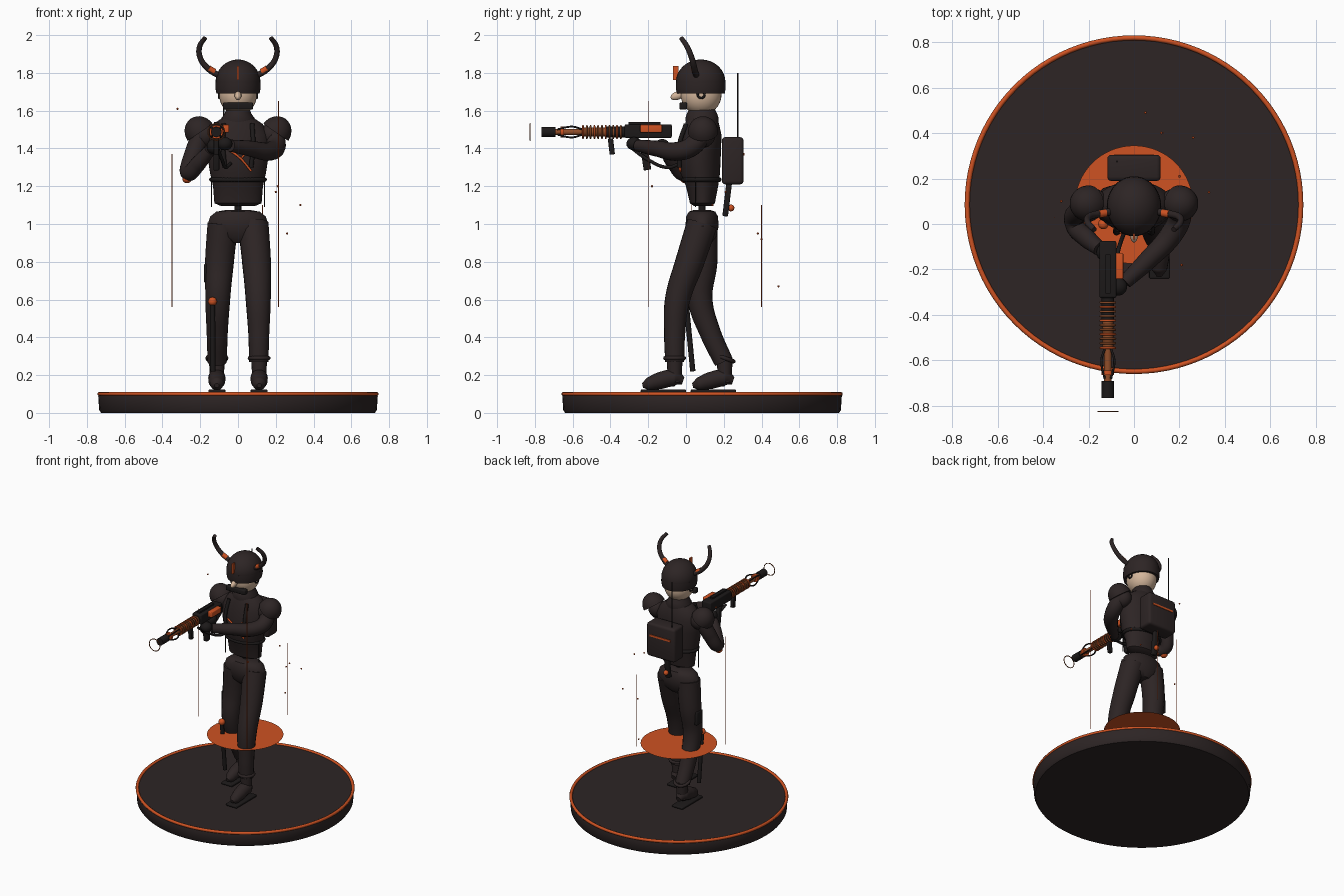
import bpy, bmesh, math
from mathutils import Matrix, Vector, Euler

cube = bpy.data.objects.get("Cube")
if cube:
    bpy.data.objects.remove(cube)


def material(name, r, g, b):
    m = bpy.data.materials.new(name)
    m.use_nodes = True
    m.diffuse_color = (r, g, b, 1)
    node = m.node_tree.nodes["Principled BSDF"]
    node.inputs["Base Color"].default_value = (r, g, b, 1)
    node.inputs["Roughness"].default_value = 0.8
    return m


DARK = material("charcoal", .026, .018, .018)
BLACK = material("black", .012, .010, .010)
ORANGE = material("orange", .62, .085, .016)
COPPER = material("copper", .28, .075, .022)
SKIN = material("skin", .66, .47, .33)


def finish(bm, name, mat, loc=(0, 0, 0), rot=(0, 0, 0)):
    bmesh.ops.recalc_face_normals(bm, faces=bm.faces)
    me = bpy.data.meshes.new(name)
    bm.to_mesh(me)
    bm.free()
    me.materials.append(mat)
    ob = bpy.data.objects.new(name, me)
    bpy.context.collection.objects.link(ob)
    ob.location, ob.rotation_euler = loc, rot
    bpy.ops.object.select_all(action='DESELECT')
    ob.select_set(True)
    bpy.context.view_layer.objects.active = ob
    bpy.ops.object.shade_smooth_by_angle(angle=math.radians(40))
    return ob


def box(name, loc, size, mat=DARK, rot=(0, 0, 0), bevel=0):
    bm = bmesh.new()
    bmesh.ops.create_cube(bm, size=1)
    bmesh.ops.scale(bm, vec=size, verts=bm.verts)
    if bevel:
        bmesh.ops.bevel(bm, geom=bm.edges[:], offset=bevel, segments=3,
                        profile=.5, affect='EDGES')
    return finish(bm, name, mat, loc, rot)


def ball(name, loc, radii, mat=DARK, rot=(0, 0, 0), cut=None, seg=32):
    """Ellipsoid, optionally cut flat at a local height."""
    bm = bmesh.new()
    bmesh.ops.create_uvsphere(bm, u_segments=seg, v_segments=seg // 2, radius=1)
    bmesh.ops.scale(bm, vec=radii, verts=bm.verts)
    if cut is not None:
        res = bmesh.ops.bisect_plane(bm, geom=bm.verts[:] + bm.edges[:] + bm.faces[:],
                                     plane_co=(0, 0, cut), plane_no=(0, 0, 1), clear_inner=True)
        rim = [e for e in res["geom_cut"] if isinstance(e, bmesh.types.BMEdge)]
        bmesh.ops.edgeloop_fill(bm, edges=rim)
    return finish(bm, name, mat, loc, rot)


def loft(name, rings, mat=DARK, seg=40, loc=(0, 0, 0), rot=(0, 0, 0)):
    """Stack of ellipses given as (centre y, z, radius x, radius y)."""
    bm = bmesh.new()
    rows = []
    for cy, z, rx, ry in rings:
        rows.append([bm.verts.new((rx * math.cos(a), cy + ry * math.sin(a), z))
                     for a in (math.tau * i / seg for i in range(seg))])
    for low, high in zip(rows, rows[1:]):
        for i in range(seg):
            j = (i + 1) % seg
            bm.faces.new((low[i], low[j], high[j], high[i]))
    bm.faces.new(rows[0])
    bm.faces.new(rows[-1])
    return finish(bm, name, mat, loc, rot)


def tube(name, pts, mat=DARK, radius=None):
    """Smooth round limb through (x, y, z, r) points, or (x, y, z) with one radius."""
    cu = bpy.data.curves.new(name, 'CURVE')
    cu.dimensions = '3D'
    cu.bevel_depth, cu.bevel_resolution, cu.resolution_u = 1, 6, 10
    cu.use_fill_caps = True
    sp = cu.splines.new('BEZIER')
    sp.bezier_points.add(len(pts) - 1)
    for bp, p in zip(sp.bezier_points, pts):
        bp.co = p[:3]
        bp.radius = radius or p[3]
        bp.handle_left_type = bp.handle_right_type = 'AUTO'
    cu.materials.append(mat)
    ob = bpy.data.objects.new(name, cu)
    bpy.context.collection.objects.link(ob)
    return ob


def ring(name, loc, major, minor, mat, rot=(0, 0, 0), seg=48):
    bpy.ops.mesh.primitive_torus_add(location=loc, rotation=rot, major_radius=major,
                                     minor_radius=minor, major_segments=seg, minor_segments=8)
    ob = bpy.context.object
    ob.name = name
    ob.data.materials.append(mat)
    bpy.ops.object.shade_smooth()
    return ob


# Display base and floating disc
CY = .085
loft("base", [(CY, 0, .725, .725), (CY, .015, .735, .735), (CY, .09, .74, .74),
              (CY, .1, .736, .736)], seg=96)
ring("base_rim", (0, CY, .1), .734, .011, ORANGE, seg=96)
bm = bmesh.new()
bmesh.ops.create_circle(bm, cap_ends=True, radius=.26, segments=64)
finish(bm, "hover_disc", ORANGE, (0, CY, .5))

# Legs: left steps forward, right trails
tube("left_leg", [(.08, .085, 1.0, .082), (.098, .02, .8, .077), (.107, -.045, .6, .067),
                  (.11, -.06, .42, .056), (.11, -.06, .27, .051)])
tube("right_leg", [(-.08, .085, 1.0, .082), (-.098, .09, .8, .077), (-.107, .075, .6, .066),
                   (-.11, .13, .42, .056), (-.11, .2, .27, .051)])
loft("pelvis", [(.085, .9, .05, .05), (.085, .93, .13, .075), (.085, .99, .163, .088),
                (.085, 1.04, .147, .084), (.085, 1.065, .115, .07), (.085, 1.075, .06, .04)])
for side, x, heel, tilt in (("left", .112, 0, 0), ("right", -.112, .265, -.35)):
    ring(side + "_cuff", (x, heel - .06, .29), .05, .011, DARK, (tilt, 0, 0))
    tube(side + "_ankle", [(x, heel - .06, .29, .042), (x, heel - .06, .16, .036)])
    tube(side + "_boot", [(x, heel - .015, .17, .02), (x, heel - .06, .185, .046),
                          (x, heel - .14, .17, .045), (x, heel - .2, .152, .034),
                          (x, heel - .23, .145, .012)])
    box(side + "_sole", (x, heel - .12, .115), (.09, .24, .018), BLACK, bevel=.006)

# Torso, neck and collar
loft("torso", [(.087, 1.095, .09, .045), (.087, 1.11, .125, .066), (.085, 1.2, .132, .085),
               (.075, 1.27, .148, .105), (.075, 1.38, .165, .11), (.085, 1.47, .17, .103),
               (.085, 1.53, .13, .09), (.085, 1.56, .085, .078)])
tube("spine", [(0, .085, 1.03), (0, .085, 1.12)], BLACK, .018)
loft("collar", [(.085, 1.53, .09, .085), (.085, 1.56, .088, .088), (.085, 1.585, .07, .08),
                (.085, 1.62, .058, .06)])
ring("waist_band", (0, .082, 1.235), .118, .012, BLACK).scale = (1.18, .82, 1)
for s in (-1, 1):
    tube("chest_strap", [(s * .075, .0, 1.53), (s * .08, -.035, 1.42), (s * .07, -.035, 1.3)],
         BLACK, .012)
    tube("side_cord", [(s * .14, .05, 1.09), (s * .14, .05, 1.25)], BLACK, .003)
tube("chest_stripe", [(-.06, -.037, 1.4), (.01, -.04, 1.35), (.07, -.03, 1.28)], ORANGE, .006)
tube("chest_stripe_short", [(.06, -.03, 1.4), (.02, -.04, 1.35)], ORANGE, .005)

# Head, helmet and horns
ball("head", (0, .08, 1.685), (.1, .108, .108), SKIN)
ball("nose", (0, -.045, 1.68), (.018, .038, .022), SKIN, (.35, 0, 0))
ball("helmet", (0, .078, 1.752), (.119, .131, .119), DARK, cut=-.055)
loft("helmet_band", [(.078, 1.69, .114, .127), (.078, 1.72, .12, .132), (.078, 1.75, .119, .131)])
box("chin_guard", (0, -.015, 1.625), (.16, .04, .037), BLACK, bevel=.008)
box("crest", (0, -.055, 1.8), (.01, .028, .075), ORANGE)
for s in (-1, 1):
    horn = [(s * .1, .055, 1.785), (s * .155, .045, 1.82), (s * .2, .03, 1.88),
            (s * .203, .005, 1.94), (s * .175, -.025, 1.985)]
    tube("horn", [p + (r,) for p, r in zip(horn, (.016, .016, .015, .014, .012))])
    tube("horn_band", [(s * .125, .048, 1.806), (s * .155, .043, 1.824)], ORANGE, .0165)
    ring("ear", (s * .1, .08, 1.685), .018, .006, BLACK, (0, math.pi / 2, 0), 20)

# Shoulders and arms
for s in (-1, 1):
    ball("shoulder_joint", (s * .175, .09, 1.47), (.06, .065, .065))
    ball("pauldron", (s * .2, .09, 1.485), (.08, .08, .088), DARK, (0, s * .6, 0), cut=0)
tube("left_arm", [(.19, .09, 1.48, .052), (.2, .03, 1.41, .052), (.165, -.045, 1.385, .05),
                  (.06, -.16, 1.4, .042), (-.04, -.255, 1.415, .032)])
tube("right_arm", [(-.19, .09, 1.48, .052), (-.235, .06, 1.37, .05), (-.262, .0, 1.27, .042),
                   (-.21, -.06, 1.32, .042), (-.15, -.11, 1.39, .032)])
ball("right_elbow_pad", (-.27, -.005, 1.238), (.024, .026, .022), ORANGE)
ball("left_hand", (-.07, -.275, 1.425), (.04, .04, .035), BLACK)
ball("right_hand", (-.13, -.125, 1.41), (.035, .04, .04), BLACK)

# Backpack with stripe and aerial
box("backpack", (0, .247, 1.335), (.235, .115, .25), DARK, bevel=.018)
box("backpack_stripe", (0, .306, 1.37), (.17, .006, .014), ORANGE)
tube("aerial", [(-.075, .275, 1.45), (-.075, .275, 1.8)], BLACK, .004)
box("back_sheath", (0, .218, 1.13), (.035, .03, .18), BLACK, (-.12, 0, 0), .006)
ball("back_sheath_knob", (0, .238, 1.085), (.018, .018, .018), ORANGE)

# Hanging blade on the right leg
tube("blade", [(-.135, .0, .59), (-.133, .036, .22)], BLACK, .014)
ball("blade_pommel", (-.135, .0, .59), (.023, .023, .023), ORANGE)
box("thigh_pouch", (-.165, .09, .74), (.03, .07, .1), BLACK, bevel=.008)

# Rifle along -y
GX, GZ = -.115, 1.487
ALONG = (math.pi / 2, 0, 0)


def barrel(name, y0, y1, r, mat):
    loft(name, [(0, -y0, r, r), (0, -y1, r, r)], mat, 24, (GX, 0, GZ), ALONG)


box("receiver", (GX, -.2, GZ + .005), (.075, .25, .072), BLACK, bevel=.008)
barrel("handguard", -.42, -.3, .028, BLACK)
barrel("coil_core", -.55, -.36, .024, COPPER)
barrel("front_barrel", -.7, -.54, .016, COPPER)
barrel("muzzle", -.765, -.69, .027, BLACK)
barrel("muzzle_collar", -.665, -.645, .028, ORANGE)
for i in range(11):
    ring("coil", (GX, -.545 + i * .02, GZ), .032, .005, COPPER if i % 3 else ORANGE, ALONG, 24)
for i in range(4):
    a = math.pi / 4 + i * math.pi / 2
    c, s = math.cos(a), math.sin(a)
    tube("barrel_prong", [(GX + r * c, y, GZ + r * s) for r, y in
                          ((.02, -.55), (.04, -.6), (.02, -.68))], BLACK, .005)
box("side_cell", (GX + .05, -.185, GZ + .018), (.036, .115, .042), ORANGE, bevel=.006)
box("rail", (GX, -.22, GZ + .045), (.022, .17, .014), BLACK)
box("fore_grip", (GX, -.395, 1.41), (.028, .028, .085), BLACK, (.12, 0, 0), .005)
box("pistol_grip", (GX, -.215, 1.36), (.032, .04, .15), BLACK, (.15, 0, 0), .006)
tube("sling", [(GX, -.31, 1.42), (GX + .03, -.2, 1.34), (GX + .05, -.1, 1.3),
               (-.04, -.03, 1.32)], BLACK, .009)
ring("muzzle_halo", (GX, -.825, GZ), .044, .003, COPPER, ALONG)

# Floating light lines and sparks
for x, y, top in ((-.35, .03, 1.37), (.215, -.2, 1.65), (.13, .4, 1.1)):
    tube("light_line", [(x, y, .56), (x, y, top)], ORANGE, .002)
for p in ((.26, .38, .95), (.33, .14, 1.1), (.2, .21, 1.17), (-.32, .1, 1.61),
          (.05, .49, .67), (.12, .4, .92), (.21, -.18, 1.2)):
    ball("spark", p, (.006, .006, .006), ORANGE, seg=8)
